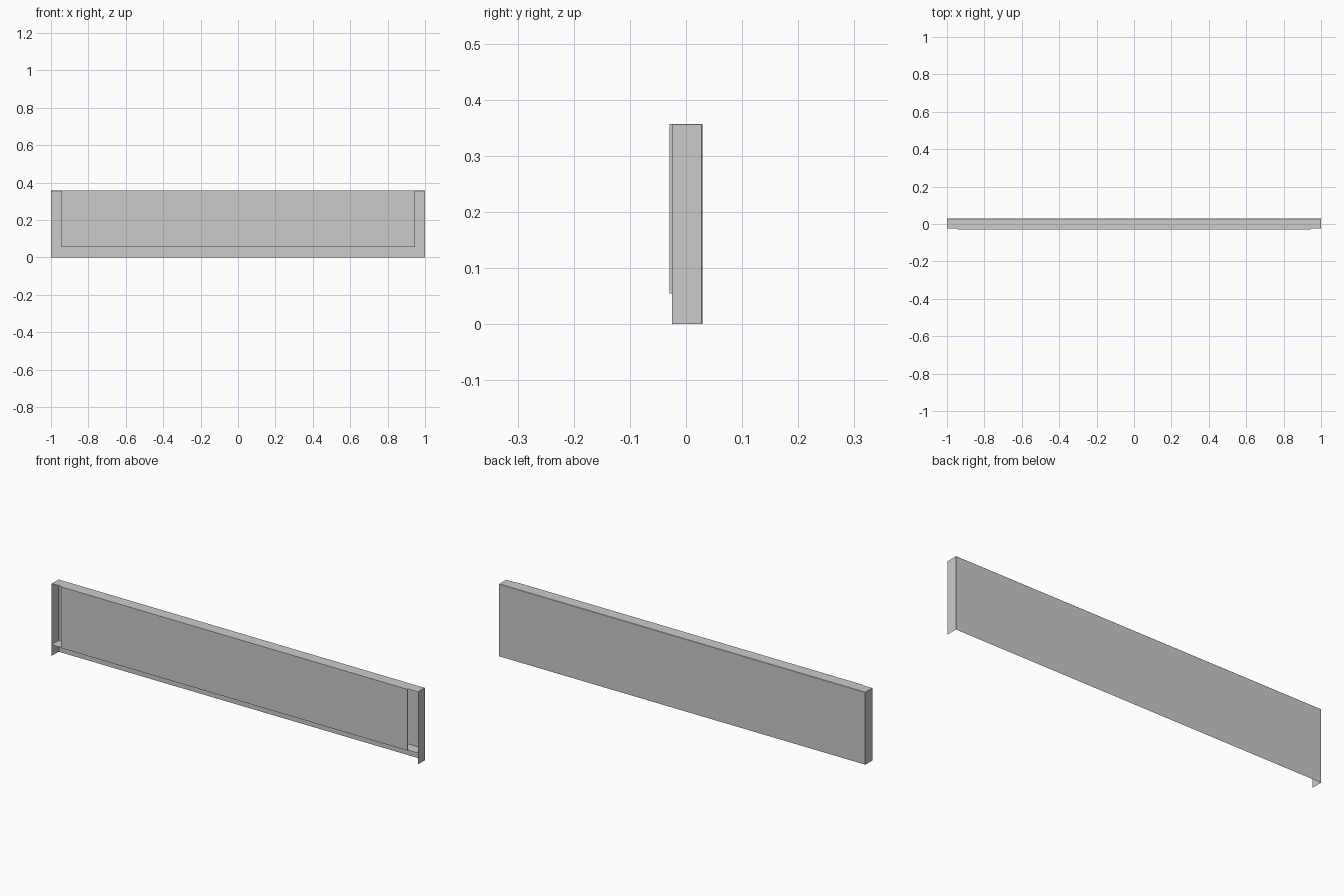
import bpy, bmesh

if "Cube" in bpy.data.objects:
    bpy.data.objects.remove(bpy.data.objects["Cube"])

W, H = 1.0, 0.357             # half width, height
Y_FRONT, Y_CASE, Y_BACK = -0.0295, -0.025, 0.0295
INSET = 0.055                 # margin round the front panel


def box_mesh(lo, hi):
    bm = bmesh.new()
    bmesh.ops.create_cube(bm, size=1.0)
    for v in bm.verts:
        for i in range(3):
            v.co[i] = lo[i] if v.co[i] < 0 else hi[i]
    bm.normal_update()
    return bm


def finish(bm, name):
    me = bpy.data.meshes.new(name)
    bm.to_mesh(me)
    bm.free()
    ob = bpy.data.objects.new(name, me)
    bpy.context.collection.objects.link(ob)
    return ob


# thin sheet casing: back, two ends and top; open at the front and bottom
bm = box_mesh((-W, Y_CASE, 0), (W, Y_BACK, H))
opened = [f for f in bm.faces if f.normal.y < -0.5 or f.normal.z < -0.5]
bmesh.ops.delete(bm, geom=opened, context='FACES')
folds = [e for e in bm.edges if len(e.link_faces) == 2]
bmesh.ops.bevel(bm, geom=folds, offset=0.0015, segments=1, affect='EDGES')
finish(bm, "sheet_casing")

# inner shelf level with the bottom of the front panel
bm = box_mesh((-W, Y_CASE, INSET - 0.001), (W, Y_BACK, INSET))
bmesh.ops.delete(bm, geom=[f for f in bm.faces if f.normal.z < 0.5], context='FACES')
finish(bm, "inner_shelf")

# raised front panel
bm = box_mesh((-W + INSET, Y_FRONT, INSET), (W - INSET, Y_CASE, H))
finish(bm, "front_panel")
